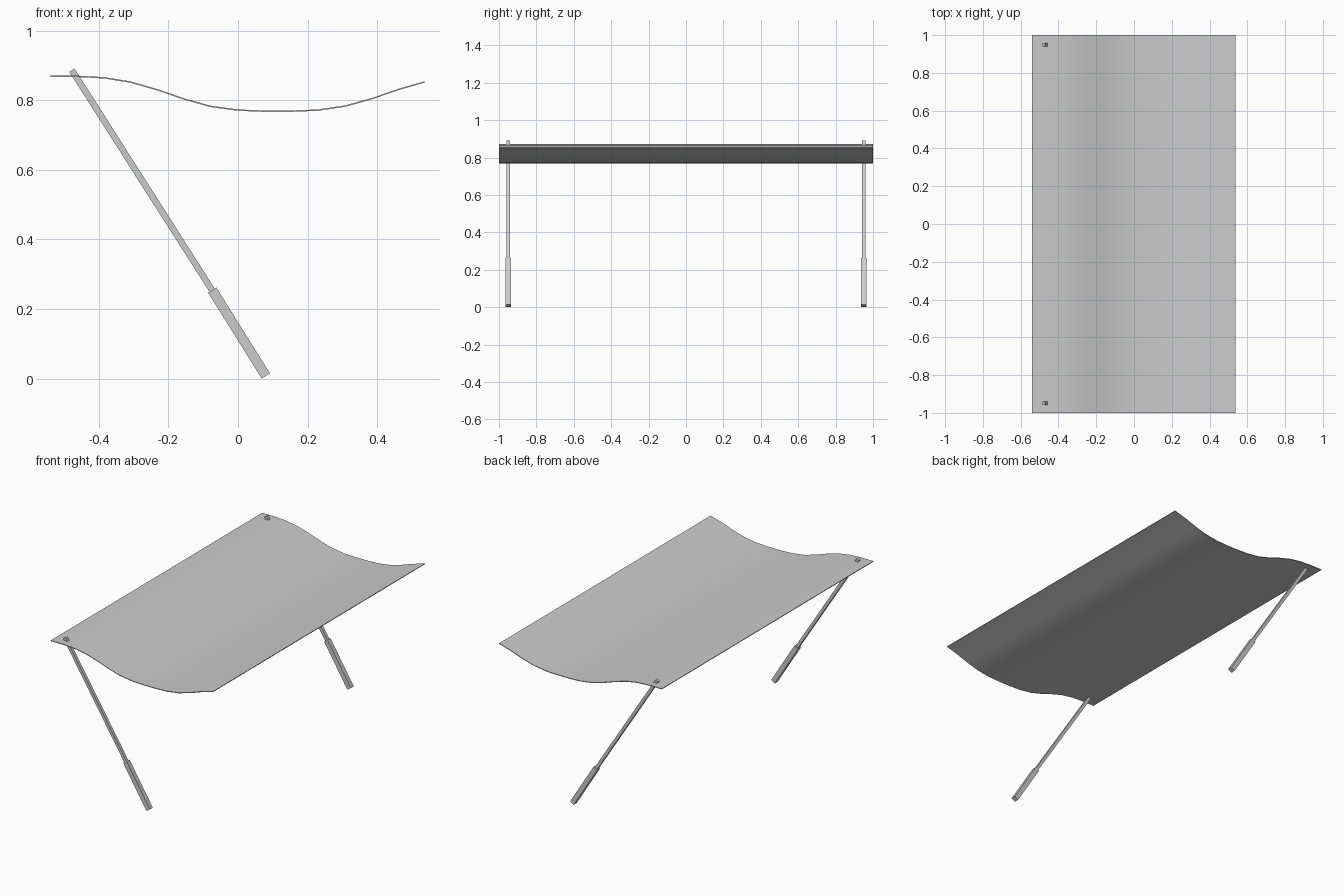
import bpy, bmesh
from mathutils import Vector, Matrix

if "Cube" in bpy.data.objects:
    bpy.data.objects.remove(bpy.data.objects["Cube"])

# canopy cross-section (x, z), swept along y
PROFILE = [(-0.54, .869), (-0.46, .869), (-0.385, .865), (-0.31, .853),
           (-0.23, .83), (-0.155, .804), (-0.08, .783), (0, .772),
           (0.075, .769), (0.15, .769), (0.23, .772), (0.31, .784),
           (0.385, .805), (0.46, .831), (0.537, .853)]
THICK = 0.004


def link(name, bm):
    bmesh.ops.recalc_face_normals(bm, faces=bm.faces)
    me = bpy.data.meshes.new(name)
    bm.to_mesh(me)
    bm.free()
    ob = bpy.data.objects.new(name, me)
    bpy.context.collection.objects.link(ob)
    return ob


def square_bar(name, a, b, width, y):
    """Square bar between two (x, z) axis points at depth y."""
    a, b = Vector((a[0], y, a[1])), Vector((b[0], y, b[1]))
    d = b - a
    rot = Vector((0, 0, 1)).rotation_difference(d.normalized()).to_matrix().to_4x4()
    bm = bmesh.new()
    bmesh.ops.create_cube(bm, size=1, matrix=Matrix.Translation((a + b) / 2) @ rot
                          @ Matrix.Diagonal((width, width, d.length, 1)))
    return link(name, bm)


# curved roof sheet: closed thin outline extruded front to back
bm = bmesh.new()
outline = [(x, z + THICK / 2) for x, z in PROFILE]
outline += [(x, z - THICK / 2) for x, z in reversed(PROFILE)]
front = [bm.verts.new((x, -1, z)) for x, z in outline]
back = [bm.verts.new((x, 1, z)) for x, z in outline]
n, m = len(outline), len(PROFILE)
for i in range(n):
    j = (i + 1) % n
    bm.faces.new((front[i], front[j], back[j], back[i]))
for i in range(m - 1):
    for s in (front, back):
        bm.faces.new((s[i], s[i + 1], s[n - 2 - i], s[n - 1 - i]))
roof = link("roof_sheet", bm)
bpy.context.view_layer.objects.active = roof
roof.select_set(True)
bpy.ops.object.shade_smooth_by_angle()

# slanted legs: thick lower sleeve and slim upper pole at each end
for side, y in (("front", -0.95), ("back", 0.95)):
    square_bar(side + "_leg_sleeve", (0.08, 0.0075), (-0.074, 0.254), 0.028, y)
    square_bar(side + "_leg_pole", (-0.07, 0.247), (-0.478, 0.887), 0.018, y)
